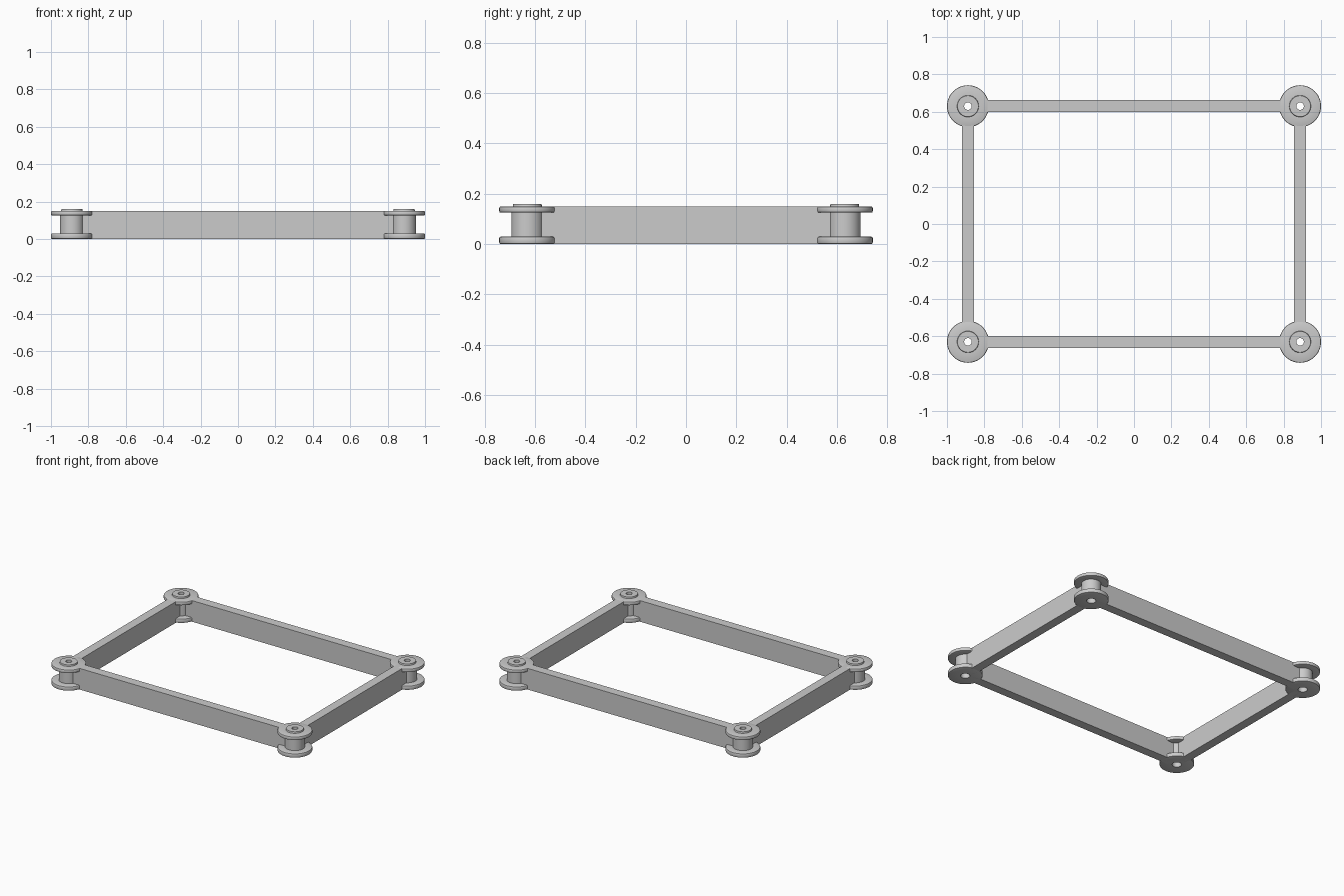
import bpy, bmesh, math

cube = bpy.data.objects.get("Cube")
if cube:
    bpy.data.objects.remove(cube, do_unlink=True)

grey = bpy.data.materials.new("plain grey")
grey.use_nodes = True
colour = (0.6, 0.6, 0.6, 1)
grey.diffuse_color = colour
grey.node_tree.nodes["Principled BSDF"].inputs["Base Color"].default_value = colour

CX, CY = 0.888, 0.63      # spool centres
HUB, FLANGE = 0.064, 0.112
TOP, WALL = 0.15, 0.064
SIDES = 48


def add_object(name, bm, location):
    bmesh.ops.recalc_face_normals(bm, faces=bm.faces)
    mesh = bpy.data.meshes.new(name)
    bm.to_mesh(mesh)
    bm.free()
    mesh.materials.append(grey)
    obj = bpy.data.objects.new(name, mesh)
    obj.location = location
    bpy.context.collection.objects.link(obj)
    return obj


def rim(z0, z1, r, b=0.006):
    """Outer edge of a disc with softened corners."""
    return [(r - b, z0), (r - b * 0.3, z0 + b * 0.3), (r, z0 + b),
            (r, z1 - b), (r - b * 0.3, z1 - b * 0.3), (r - b, z1)]


def spool(name, x, y):
    """Lathe a flanged spool with a raised boss and a through hole."""
    profile = [(0.03, 0)] + rim(0, 0.03, FLANGE)
    profile += [(HUB, 0.03), (HUB, 0.125)] + rim(0.125, TOP, FLANGE)
    profile += [(0.058, TOP), (0.056, 0.16), (0.02, 0.16), (0.02, 0.13), (0.03, 0.13)]
    bm = bmesh.new()
    rings = []
    for i in range(SIDES):
        a = 2 * math.pi * i / SIDES
        rings.append([bm.verts.new((r * math.cos(a), r * math.sin(a), z)) for r, z in profile])
    n = len(profile)
    for i in range(SIDES):
        a, b = rings[i], rings[(i + 1) % SIDES]
        for j in range(n):
            k = (j + 1) % n
            bm.faces.new((a[j], b[j], b[k], a[k]))
    obj = add_object(name, bm, (x, y, 0))
    bpy.ops.object.select_all(action="DESELECT")
    obj.select_set(True)
    bpy.context.view_layer.objects.active = obj
    bpy.ops.object.shade_smooth_by_angle(angle=math.radians(30))


def rail(name, x, y, sx, sy):
    """Straight wall that ends inside the hubs."""
    bm = bmesh.new()
    bmesh.ops.create_cube(bm, size=1)
    bmesh.ops.scale(bm, vec=(sx, sy, TOP), verts=bm.verts)
    add_object(name, bm, (x, y, TOP / 2))


# Corner spools
for sx, side in ((1, "left"), (-1, "right")):
    for sy, end in ((-1, "front"), (1, "back")):
        spool(f"{end}_{side}_spool", sx * CX, sy * CY)

# Rails between the spools
inset = 2 * 0.05
for s, a, b in ((-1, "front", "right"), (1, "back", "left")):
    rail(f"{a}_rail", 0, s * CY, 2 * CX - inset, WALL)
    rail(f"{b}_rail", s * CX, 0, WALL, 2 * CY - inset)
